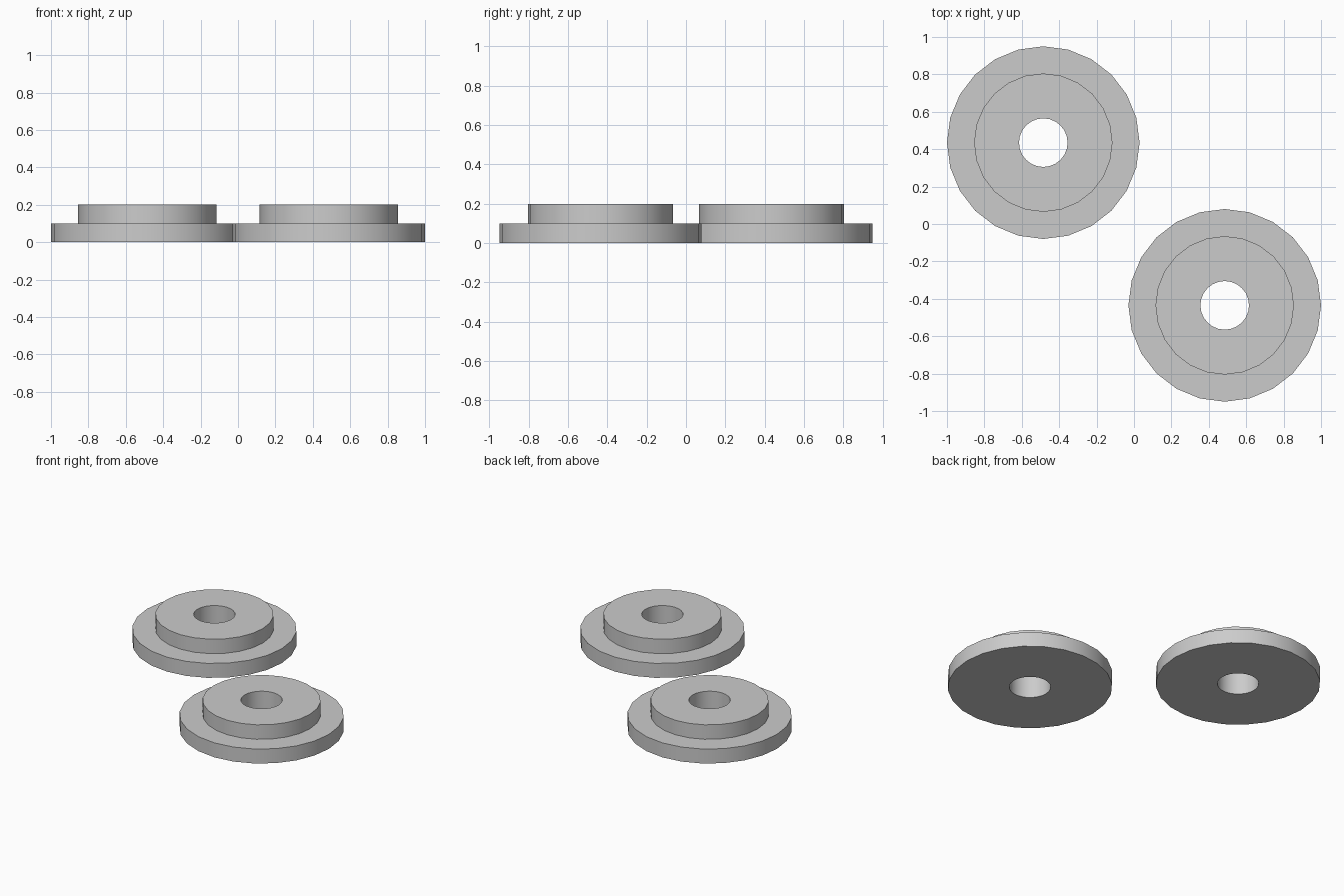
import bpy
import bmesh
from math import cos, sin, pi, radians

SIDES = 24
HOLE, HUB, RIM = 0.13, 0.37, 0.515
STEP, TOP = 0.1, 0.2

cube = bpy.data.objects.get("Cube")
if cube:
    bpy.data.objects.remove(cube, do_unlink=True)

grey = bpy.data.materials.new("plain_grey")
grey.use_nodes = True
colour = (0.6, 0.6, 0.6, 1)
grey.diffuse_color = colour
grey.node_tree.nodes["Principled BSDF"].inputs["Base Color"].default_value = colour


def flanged_bushing(name, x, y):
    """Closed stepped profile turned around the vertical axis."""
    profile = [(HOLE, 0), (RIM, 0), (RIM, STEP), (HUB, STEP), (HUB, TOP), (HOLE, TOP)]
    bm = bmesh.new()
    rings = []
    for r, z in profile:
        angles = [2 * pi * i / SIDES for i in range(SIDES)]
        rings.append([bm.verts.new((r * cos(a), r * sin(a), z)) for a in angles])
    for k, ring in enumerate(rings):
        following = rings[(k + 1) % len(rings)]
        for i in range(SIDES):
            j = (i + 1) % SIDES
            bm.faces.new((ring[i], ring[j], following[j], following[i]))
    bmesh.ops.recalc_face_normals(bm, faces=bm.faces)
    mesh = bpy.data.meshes.new(name)
    bm.to_mesh(mesh)
    bm.free()
    mesh.materials.append(grey)
    obj = bpy.data.objects.new(name, mesh)
    obj.location = (x, y, 0)
    bpy.context.collection.objects.link(obj)
    # Smooth round walls, sharp steps
    bpy.ops.object.select_all(action="DESELECT")
    obj.select_set(True)
    bpy.context.view_layer.objects.active = obj
    bpy.ops.object.shade_smooth_by_angle(angle=radians(30))


# Two identical bushings set diagonally
flanged_bushing("front_left_bushing", 0.485, -0.435)
flanged_bushing("back_right_bushing", -0.485, 0.435)
